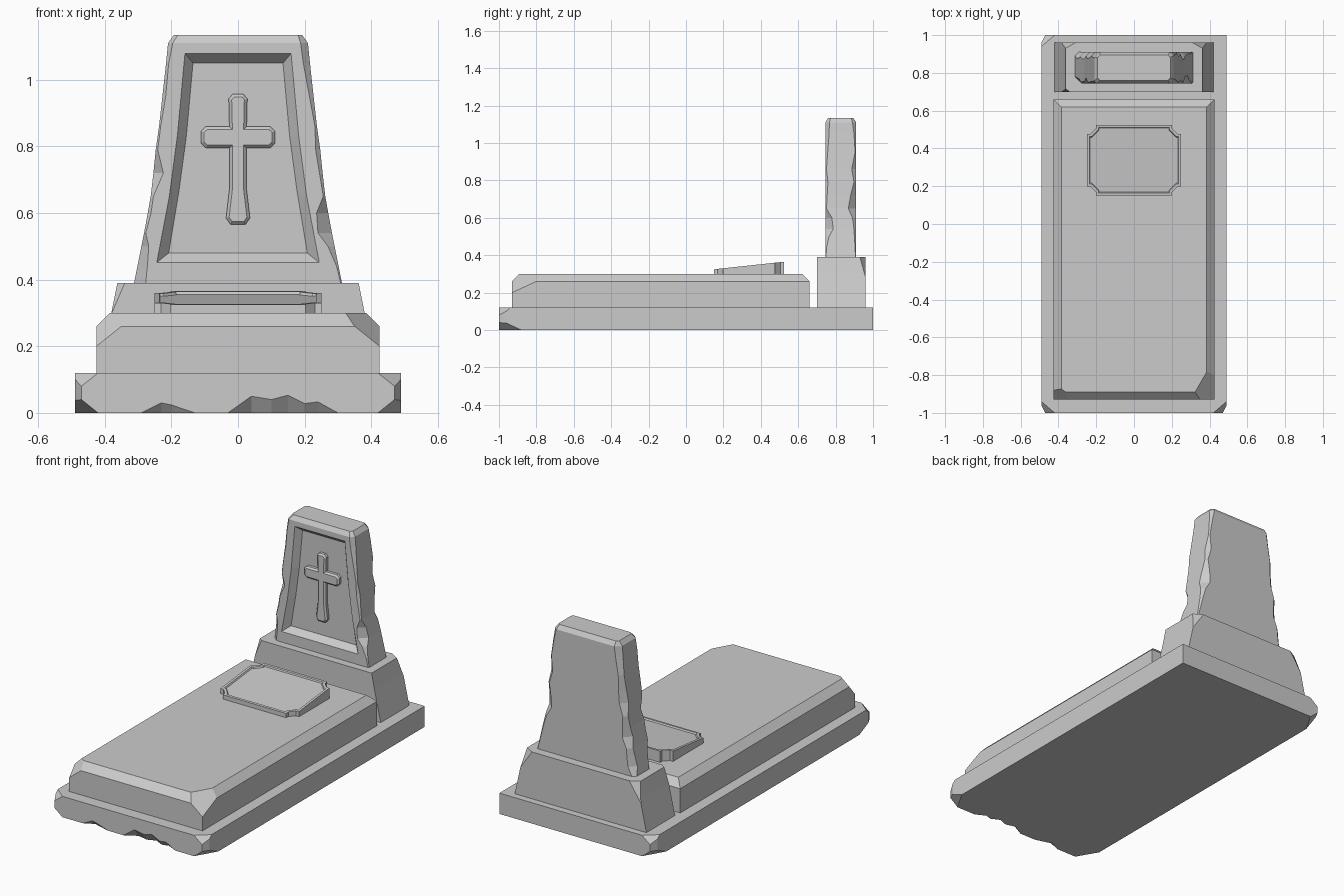
import bpy, bmesh
from mathutils import Vector

if "Cube" in bpy.data.objects:
    bpy.data.objects.remove(bpy.data.objects["Cube"])


def loft(name, rings, insets=()):
    """Skin closed rings, cap both ends, then inset (thickness, depth) the last cap."""
    bm = bmesh.new()
    vr = [[bm.verts.new(p) for p in r] for r in rings]
    n = len(vr[0])
    for a, b in zip(vr, vr[1:]):
        for i in range(n):
            j = (i + 1) % n
            bm.faces.new((a[i], a[j], b[j], b[i]))
    bm.faces.new(vr[0][::-1])
    cap = bm.faces.new(vr[-1])
    bmesh.ops.recalc_face_normals(bm, faces=bm.faces)
    for t, d in insets:
        bmesh.ops.inset_region(bm, faces=[cap], thickness=t, depth=d,
                               use_boundary=True, use_even_offset=True)
    bmesh.ops.remove_doubles(bm, verts=bm.verts, dist=1e-5)
    bmesh.ops.dissolve_limit(bm, angle_limit=0.01, verts=bm.verts, edges=bm.edges)
    bmesh.ops.recalc_face_normals(bm, faces=bm.faces)
    me = bpy.data.meshes.new(name)
    bm.to_mesh(me)
    bm.free()
    ob = bpy.data.objects.new(name, me)
    bpy.context.collection.objects.link(ob)
    return ob


def chip(ob, a, b, c):
    """Slice off the corner outside the plane through three points."""
    a, b, c = Vector(a), Vector(b), Vector(c)
    no = (b - a).cross(c - a).normalized()
    bm = bmesh.new()
    bm.from_mesh(ob.data)
    mid = sum((v.co for v in bm.verts), Vector()) / len(bm.verts)
    if no.dot(mid - a) > 0:
        no = -no
    bmesh.ops.bisect_plane(bm, geom=bm.verts[:] + bm.edges[:] + bm.faces[:],
                           plane_co=a, plane_no=no, clear_outer=True)
    bmesh.ops.holes_fill(bm, edges=[e for e in bm.edges if e.is_boundary], sides=0)
    bmesh.ops.recalc_face_normals(bm, faces=bm.faces)
    bm.to_mesh(ob.data)
    bm.free()


def rect(w, y0, y1, z):
    return [(-w, y0, z), (w, y0, z), (w, y1, z), (-w, y1, z)]


# base slab with a broken lower front edge: x, chip height, chip depth
edge = [(-.49, 0, 0), (-.29, 0, 0), (-.23, .03, .03), (-.20, .024, .02), (-.13, 0, 0),
        (-.03, 0, 0), (.04, .05, .04), (.10, .04, .025), (.15, .053, .045),
        (.20, .028, .02), (.24, .033, .03), (.30, 0, 0), (.49, 0, 0)]
back = [(.49, 1), (-.49, 1)]
base = loft("base_slab", [
    [(x, -1 + d, 0) for x, h, d in edge] + [(x, y, 0) for x, y in back],
    [(x, -1, h) for x, h, d in edge] + [(x, y, 0) for x, y in back],
    [(x, -1, .12) for x, h, d in edge] + [(x, y, .12) for x, y in back]])
for sx, sy in ((-1, -1), (1, -1), (-1, 1)):
    for tri in ([(.47, 1, 0), (.47, 1, .1), (.49, .96, 0)],
                [(.42, 1, .12), (.47, 1, .08), (.49, .94, .12)],
                [(.42, 1, 0), (.47, 1, .04), (.49, .88, 0)]):
        chip(base, *[(sx * x, sy * y, z) for x, y, z in tri])

# chamfered grave cover with chipped front corners
cover = loft("grave_cover", [rect(.425, -.93, .66, .12), rect(.425, -.93, .66, .26),
                             rect(.385, -.89, .62, .30)])
chip(cover, (.425, -.93, .20), (.35, -.93, .26), (.425, -.80, .26))
chip(cover, (-.425, -.93, .20), (-.35, -.93, .26), (-.425, -.88, .26))

# tilted plaque with notched corners and a raised rim
hx, hy, c, cy = .25, .187, .048, .337
q = [(hx, hy - c), (hx - .4 * c, hy - c), (hx - c, hy - .4 * c), (hx - c, hy)]
outline = (q + [(-x, y) for x, y in q[::-1]] + [(-x, -y) for x, y in q]
           + [(x, -y) for x, y in q[::-1]])
loft("plaque", [[(x, y + cy, .298) for x, y in outline],
                [(x, y + cy, .345 + y * .108) for x, y in outline]],
     [(.014, 0), (.004, -.008)])

# headstone pedestal
pedestal = loft("pedestal", [rect(.42, .70, .96, .12), rect(.38, .70, .96, .30),
                             rect(.362, .70, .96, .39)])
for s in (-1, 1):
    chip(pedestal, (s * .31, .96, .39), (s * .385, .96, .28), (s * .362, .93, .39))
chip(pedestal, (-.34, .70, .39), (-.383, .70, .29), (-.365, .715, .38))

# headstone: z, half width, worn-edge size at front-left, front-right, back-right, back-left
Y0, Y1 = .745, .91
rows = [(.39, .312, .035, .004, .004, .02), (.44, .302, .03, .006, .006, .035),
        (.50, .290, .022, .02, .01, .03), (.54, .282, .005, .042, .012, .025),
        (.60, .271, .01, .035, .02, .04), (.65, .262, .008, .006, .042, .03),
        (.72, .254, .03, .01, .03, .02), (.79, .247, .006, .014, .012, .035),
        (.86, .237, .005, .006, .024, .03), (.95, .227, .01, .012, .006, .022),
        (1.05, .216, .008, .02, .012, .028), (1.11, .210, .014, .022, .02, .03)]


def worn(z, w, fl, fr, br, bl, i=0):
    a, b, w = Y0 + i, Y1 - i, w - i
    return [(-w + fl, a, z), (w - fr, a, z), (w, a + fr, z), (w, b - br, z),
            (w - br, b, z), (-w + bl, b, z), (-w, b - bl, z), (-w, a + fl, z)]


stone = loft("headstone", [worn(*r) for r in rows]
             + [worn(1.135, .208, .012, .012, .012, .012, .016)])

# sunken panel with sloped walls, cut into the headstone
side_out = [(.245, .45), (.207, .65), (.183, .83), (.160, 1.08)]
side_in = [(.208, .48), (.178, .66), (.155, .83), (.135, 1.05)]


def panel(side, y):
    return [(x, y, z) for x, z in side] + [(-x, y, z) for x, z in side[::-1]]


cutter = loft("panel_cutter", [panel(side_out, .70), panel(side_out, Y0 - .001),
                               panel(side_in, .78)])
cutter.hide_render = True
mod = stone.modifiers.new("panel", 'BOOLEAN')
mod.operation, mod.solver, mod.object = 'DIFFERENCE', 'EXACT', cutter
bpy.context.view_layer.objects.active = stone
bpy.ops.object.modifier_apply(modifier=mod.name)
bpy.data.objects.remove(cutter)

# bevelled cross on the panel
half = [(.016, .957), (.028, .943), (.026, .86), (.096, .86), (.111, .846), (.111, .81),
        (.096, .795), (.025, .795), (.026, .67), (.036, .585), (.022, .565)]
cross = half + [(-x, z) for x, z in half[::-1]]
loft("cross", [[(x, y, z) for x, z in cross] for y in (.785, .764)], [(.009, .009)])
